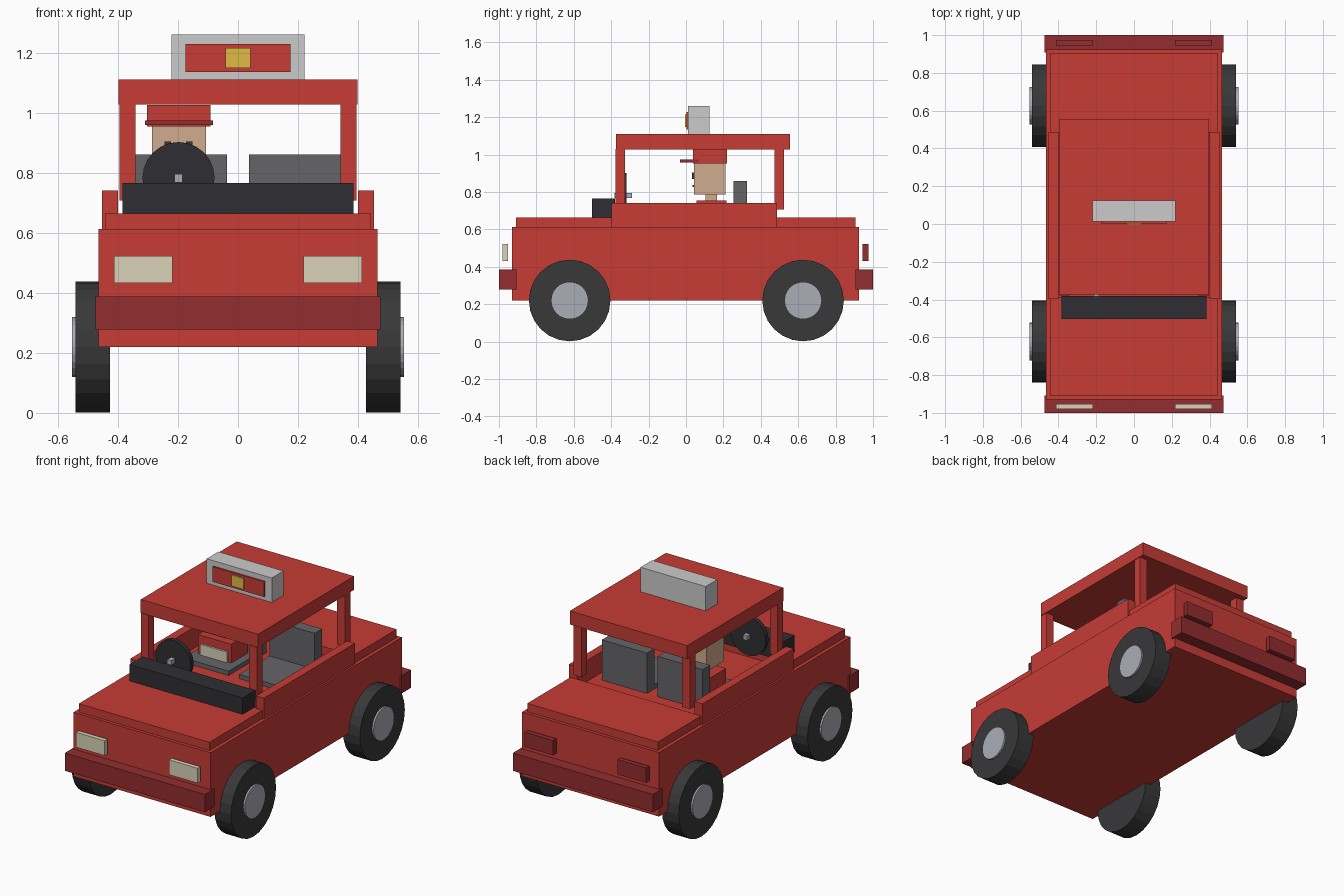
import bpy, math
from mathutils import Matrix

if "Cube" in bpy.data.objects:
    bpy.data.objects.remove(bpy.data.objects["Cube"])


def mat(name, r, g, b):
    m = bpy.data.materials.new(name)
    m.diffuse_color = (r, g, b, 1)
    m.use_nodes = True
    m.node_tree.nodes["Principled BSDF"].inputs["Base Color"].default_value = m.diffuse_color
    return m


RED = mat("red", 0.57, 0.045, 0.036)
DARK_RED = mat("dark_red", 0.29, 0.026, 0.028)
RUBBER = mat("rubber", 0.04, 0.04, 0.042)
DASH = mat("dash_grey", 0.028, 0.028, 0.034)
METAL = mat("metal", 0.4, 0.42, 0.47)
CREAM = mat("cream", 0.7, 0.65, 0.48)
SEAT = mat("seat_grey", 0.13, 0.13, 0.14)
SKIN = mat("skin", 0.64, 0.41, 0.27)
WHITE = mat("sign_white", 0.68, 0.69, 0.67)
YELLOW = mat("yellow", 0.75, 0.5, 0.06)


def box(name, x, y, z, material):
    """Box given by its (min, max) extent on each axis."""
    bpy.ops.mesh.primitive_cube_add(size=1)
    o = bpy.context.object
    o.name = name
    size = [b - a for a, b in (x, y, z)]
    mid = [(a + b) / 2 for a, b in (x, y, z)]
    o.data.transform(Matrix.Translation(mid) @ Matrix.Diagonal((*size, 1)))
    o.data.materials.append(material)
    return o


def disc(name, centre, radius, depth, axis, material, sides=24):
    """Flat-faced cylinder along the x or y axis."""
    rot = (0, math.pi / 2, 0) if axis == "x" else (math.pi / 2, 0, 0)
    bpy.ops.mesh.primitive_cylinder_add(vertices=sides, radius=radius, depth=depth,
                                        location=centre, rotation=rot)
    o = bpy.context.object
    o.name = name
    o.data.materials.append(material)
    return o


def pair(name, x, y, z, material):
    """Box on the right and its mirror on the left."""
    box("right_" + name, x, y, z, material)
    box("left_" + name, (-x[1], -x[0]), y, z, material)


# Body shell
box("lower_body", (-.465, .465), (-.93, .925), (.22, .613), RED)
box("hood", (-.443, .443), (-.91, -.39), (.605, .664), RED)
box("trunk_lid", (-.443, .443), (.485, .905), (.605, .664), RED)
pair("door_panel", (.40, .453), (-.397, .487), (.605, .741), RED)
box("front_bumper", (-.475, .475), (-1, -.907), (.278, .387), DARK_RED)
box("rear_bumper", (-.475, .475), (.907, 1), (.278, .387), DARK_RED)
pair("headlight", (.218, .413), (-.98, -.953), (.432, .523), CREAM)
pair("tail_light", (.218, .413), (.945, .975), (.432, .523), DARK_RED)

# Roof on four posts
box("roof", (-.398, .398), (-.374, .557), (1.027, 1.11), RED)
pair("front_post", (.341, .394), (-.378, -.326), (.707, 1.03), RED)
pair("rear_post", (.341, .394), (.473, .525), (.707, 1.03), RED)

# Roof sign
box("roof_sign", (-.221, .221), (.012, .125), (1.105, 1.26), WHITE)
box("sign_panel", (-.175, .175), (.002, .015), (1.135, 1.228), RED)
box("sign_badge", (-.041, .041), (-.006, .005), (1.148, 1.215), YELLOW)

# Wheels and hubs
for side, sx in (("right", 1), ("left", -1)):
    for end, y in (("front", -.622), ("rear", .626)):
        disc(f"{side}_{end}_wheel", (sx * .484, y, .22), .218, .114, "x", RUBBER)
        disc(f"{side}_{end}_hub", (sx * .50, y, .22), .10, .104, "x", METAL)

# Cabin
box("dashboard", (-.384, .384), (-.503, -.38), (.655, .765), DASH)
disc("steering_wheel", (-.198, -.332, .782), .12, .028, "y", DASH)
box("steering_hub", (-.212, -.184), (-.383, -.29), (.767, .796), METAL)
pair("seat_cushion", (.036, .342), (-.04, .30), (.57, .64), SEAT)
pair("seat_back", (.036, .342), (.255, .327), (.60, .86), SEAT)

# Driver
box("driver_torso", (-.31, -.085), (.056, .217), (.60, .755), RED)
box("shirt_panel", (-.287, -.107), (.044, .06), (.64, .705), CREAM)
box("driver_neck", (-.23, -.165), (.105, .167), (.75, .795), SKIN)
box("driver_head", (-.287, -.107), (.042, .21), (.788, .955), SKIN)
for side, x in (("left", -.234), ("right", -.162)):
    box(side + "_eye", (x - .011, x + .011), (.033, .045), (.87, .904), RUBBER)
box("mouth", (-.23, -.166), (.035, .045), (.826, .838), RUBBER)
box("cap_crown", (-.303, -.091), (.037, .22), (.953, 1.026), RED)
box("cap_brim", (-.31, -.084), (-.033, .07), (.958, .973), DARK_RED)
